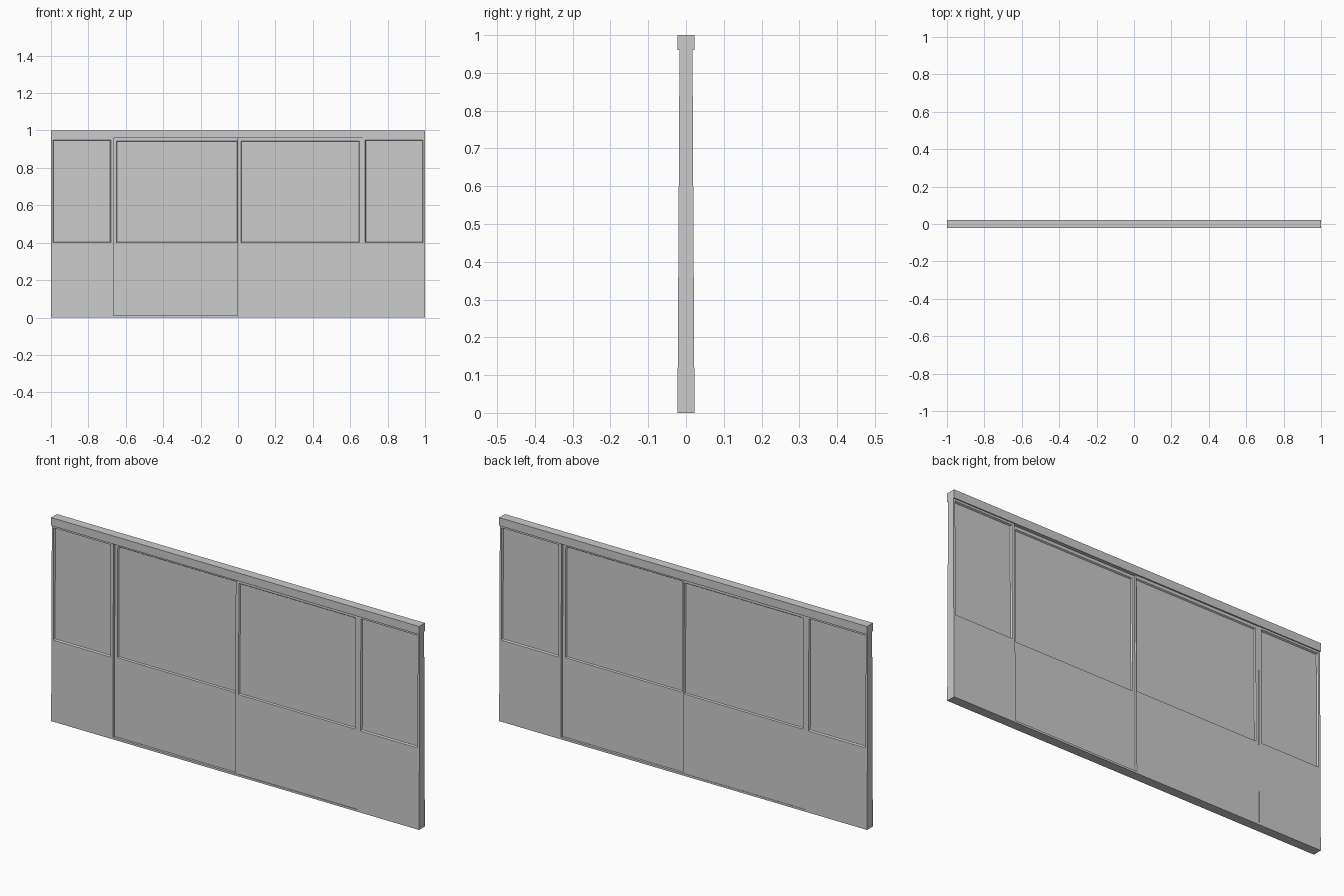
import bpy
import bmesh

if "Cube" in bpy.data.objects:
    bpy.data.objects.remove(bpy.data.objects["Cube"])

HEAD_Z = 0.96      # underside of the header
DOOR_X = 0.665     # half width of the doorway


def half_depth(z):
    # the wall gets thinner towards the top
    return 0.0225 - 0.0053 * z / HEAD_Z


def make_object(name, bm):
    bmesh.ops.recalc_face_normals(bm, faces=bm.faces[:])
    mesh = bpy.data.meshes.new(name)
    bm.to_mesh(mesh)
    bm.free()
    obj = bpy.data.objects.new(name, mesh)
    bpy.context.collection.objects.link(obj)
    return obj


def panel(name, outer, window=None, front=0.0, back=0.0, recess=0.008, chamfer=0.004):
    """Tapered panel; rectangles are (x0, x1, z0, z1). front/back set it into the wall."""
    bm = bmesh.new()

    def rect(r, side, depth):
        x0, x1, z0, z1 = r
        return [bm.verts.new((x, side * (half_depth(z) - depth), z))
                for x, z in ((x0, z0), (x1, z0), (x1, z1), (x0, z1))]

    def ring(a, b):
        for i in range(4):
            j = (i + 1) % 4
            bm.faces.new((a[i], a[j], b[j], b[i]))

    rims = []
    for side, depth in ((-1, front), (1, back)):
        rim = rect(outer, side, depth)
        rims.append(rim)
        inner = rim
        if window:
            x0, x1, z0, z1 = window
            c = chamfer
            opening = rect(window, side, depth)
            inner = rect((x0 + c, x1 - c, z0 + c, z1 - c), side, depth + recess)
            ring(rim, opening)
            ring(opening, inner)
        bm.faces.new(inner)
    ring(*rims)
    return make_object(name, bm)


# fixed side walls with recessed windows
panel("left_wall", (-1, -DOOR_X, 0, HEAD_Z), (-0.99, -0.68, 0.40, 0.95))
panel("right_wall", (DOOR_X, 1, 0, HEAD_Z), (0.68, 0.99, 0.40, 0.95))

# two sliding doors on staggered tracks
panel("left_door", (-DOOR_X, 0.002, 0.01, HEAD_Z), (-0.65, -0.002, 0.40, 0.945),
      front=0.012, back=0.002, recess=0.006)
panel("right_door", (-0.002, DOOR_X, 0.01, HEAD_Z), (0.015, 0.65, 0.40, 0.945),
      front=0.003, back=0.012, recess=0.006)

# sill under the doors
panel("door_sill", (-DOOR_X, DOOR_X, 0, 0.01))

# straight header beam across the top
bm = bmesh.new()
bmesh.ops.create_cube(bm, size=1)
bmesh.ops.scale(bm, vec=(2, 0.045, 1 - HEAD_Z), verts=bm.verts)
bmesh.ops.translate(bm, vec=(0, 0, (1 + HEAD_Z) / 2), verts=bm.verts)
make_object("header_beam", bm)
